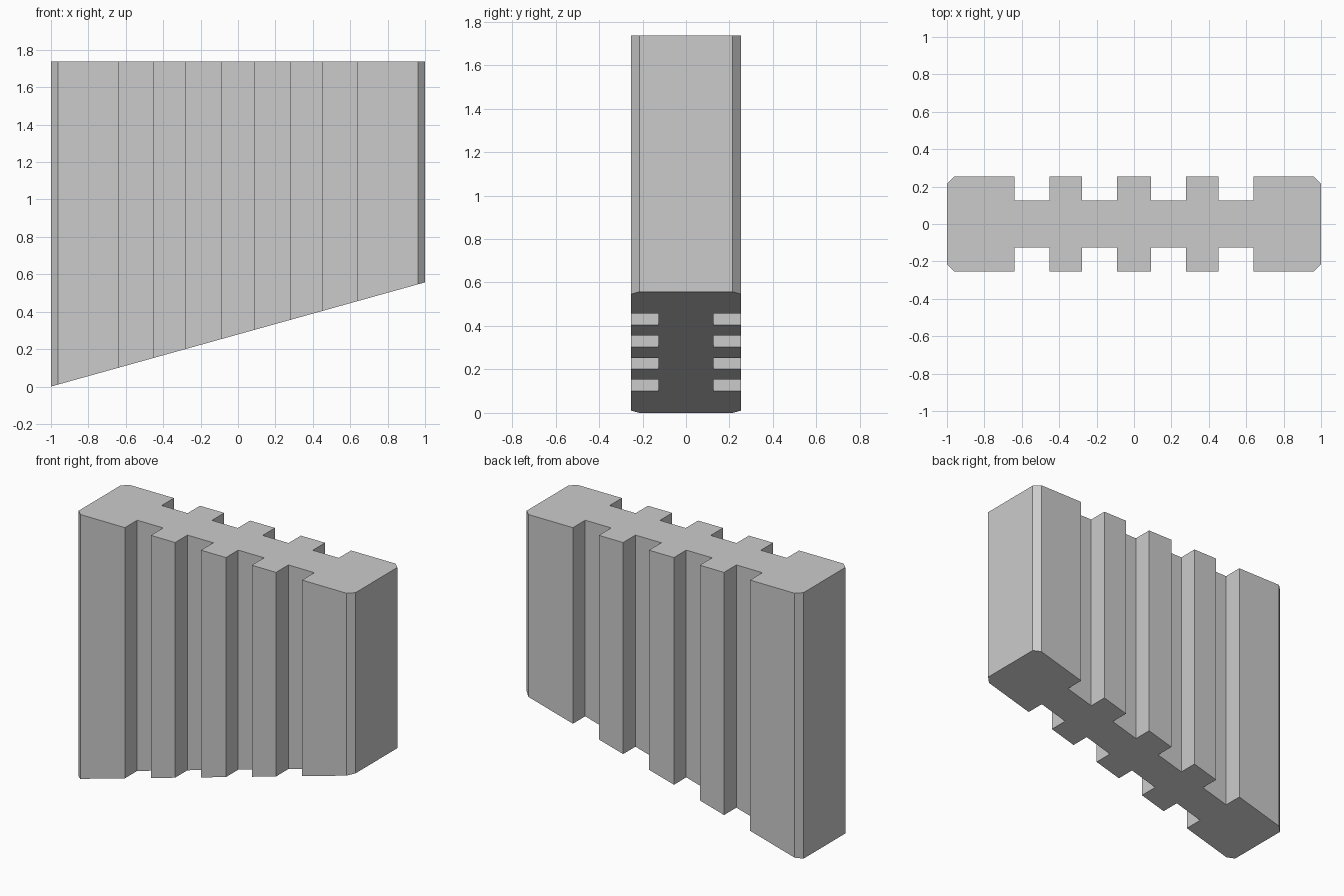
import bpy
import bmesh

cube = bpy.data.objects.get("Cube")
if cube:
    bpy.data.objects.remove(cube, do_unlink=True)

TOP, HALF_DEPTH, INNER, BEVEL = 1.737, 0.253, 0.126, 0.038
RISE = 0.557  # underside height at the left end

# Plain grey material
grey = bpy.data.materials.new("light grey")
grey.use_nodes = True
colour = (0.6, 0.6, 0.6, 1)
grey.diffuse_color = colour
grey.node_tree.nodes["Principled BSDF"].inputs["Base Color"].default_value = colour

# Front half of the plan outline: chamfered ends and four grooves
front = [(-1, BEVEL - HALF_DEPTH), (BEVEL - 1, -HALF_DEPTH)]
for start, end in [(-0.64, -0.452), (-0.277, -0.09), (0.09, 0.277), (0.452, 0.64)]:
    front += [(start, -HALF_DEPTH), (start, -INNER), (end, -INNER), (end, -HALF_DEPTH)]
front += [(1 - BEVEL, -HALF_DEPTH), (1, BEVEL - HALF_DEPTH)]
outline = front + [(x, -y) for x, y in reversed(front)]

# Grooved block: outline extruded up from a sloping underside
bm = bmesh.new()
base = bm.faces.new([bm.verts.new((x, y, RISE * (x + 1) / 2)) for x, y in outline])
extruded = bmesh.ops.extrude_face_region(bm, geom=[base], use_keep_orig=True)
for item in extruded["geom"]:
    if isinstance(item, bmesh.types.BMVert):
        item.co.z = TOP
bmesh.ops.recalc_face_normals(bm, faces=bm.faces[:])

mesh = bpy.data.meshes.new("grooved_block")
bm.to_mesh(mesh)
bm.free()
mesh.materials.append(grey)
block = bpy.data.objects.new("grooved_block", mesh)
bpy.context.collection.objects.link(block)
